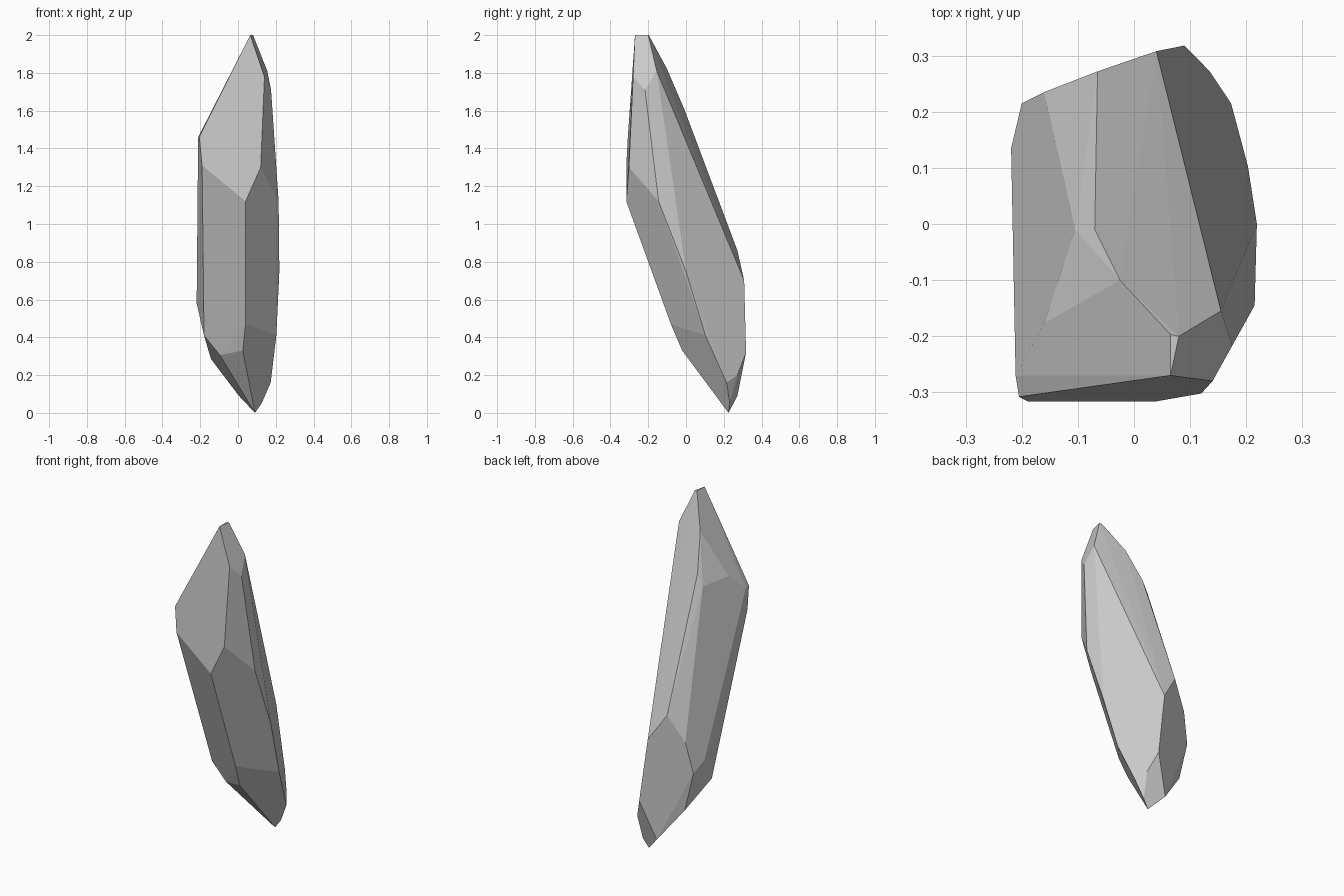
import bpy, bmesh, math

if "Cube" in bpy.data.objects:
    bpy.data.objects.remove(bpy.data.objects["Cube"])

# Corner points of the leaning crystal shard, grouped by region
tip = [(.065, -.27, 2), (.065, -.197, 2), (.08, -.2, 2)]
upper_right = [(.155, -.155, 1.81), (.14, -.28, 1.78), (.175, -.217, 1.71),
               (.12, -.302, 1.30), (.215, -.145, 1.12), (.04, -.316, 1.12)]
upper_left = [(-.19, -.316, 1.31), (-.205, -.308, 1.46), (-.211, -.27, 1.46),
              (-.16, -.177, 1.555), (-.105, -.01, 1.54)]
back_ridge = [(-.025, -.1, 1.82), (-.07, -.01, 1.61), (-.065, .272, .86),
              (.04, .308, .70), (.09, .318, .32)]
lower_left = [(-.16, .235, .706), (-.2, .215, .522), (-.219, .135, .58),
              (-.18, .01, .41), (-.143, .215, .285), (-.095, .02, .305)]
lower_right = [(.219, 0, .75), (.203, .103, .41), (.04, -.08, .47),
               (.025, -.02, .33), (.173, .215, .16), (.135, .272, .2)]
foot = [(.09, .225, 0), (.125, .232, .05), (.005, .272, .09)]

# Wrap the corners in a convex hull and merge coplanar triangles into facets
bm = bmesh.new()
for group in (tip, upper_right, upper_left, back_ridge, lower_left, lower_right, foot):
    for p in group:
        bm.verts.new(p)
res = bmesh.ops.convex_hull(bm, input=bm.verts)
inside = [v for v in bm.verts if not v.link_faces]
bmesh.ops.delete(bm, geom=inside, context='VERTS')
bmesh.ops.dissolve_limit(bm, angle_limit=math.radians(3), verts=bm.verts, edges=bm.edges)
bmesh.ops.recalc_face_normals(bm, faces=bm.faces)

mesh = bpy.data.meshes.new("crystal_shard")
bm.to_mesh(mesh)
bm.free()
bpy.context.collection.objects.link(bpy.data.objects.new("crystal_shard", mesh))
